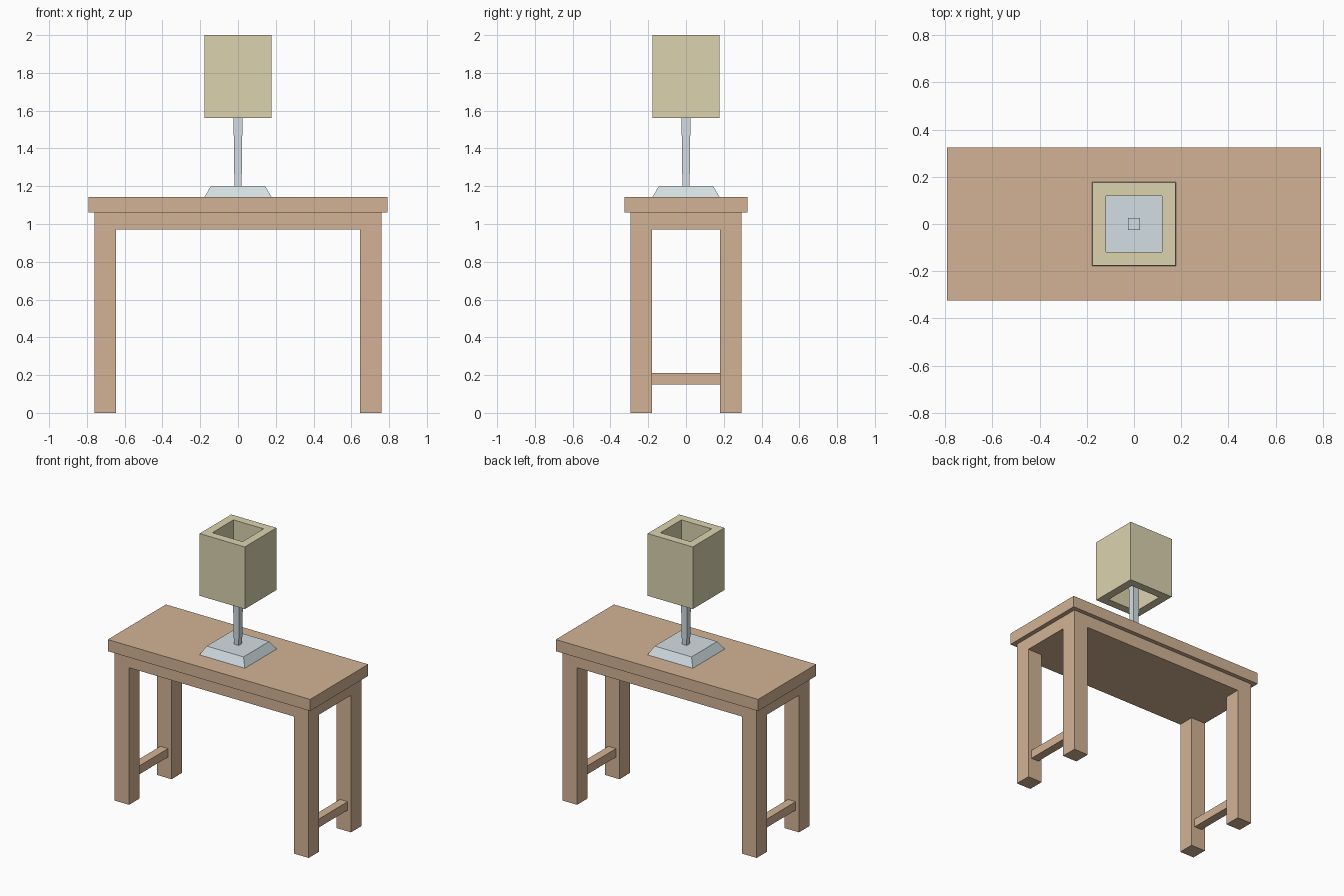
import bpy, bmesh

if "Cube" in bpy.data.objects:
    bpy.data.objects.remove(bpy.data.objects["Cube"])


def material(name, color):
    m = bpy.data.materials.new(name)
    m.diffuse_color = (*color, 1)
    m.use_nodes = True
    m.node_tree.nodes["Principled BSDF"].inputs["Base Color"].default_value = m.diffuse_color
    return m


wood = material("wood", (0.65, 0.45, 0.30))
metal = material("metal", (0.65, 0.73, 0.76))
cloth = material("cloth", (0.71, 0.65, 0.43))


def finish(name, bm, mat):
    bmesh.ops.recalc_face_normals(bm, faces=bm.faces)
    me = bpy.data.meshes.new(name)
    bm.to_mesh(me)
    bm.free()
    me.materials.append(mat)
    ob = bpy.data.objects.new(name, me)
    bpy.context.collection.objects.link(ob)
    return ob


def block(name, mat, center, bottom, top, z0, z1):
    """Box or frustum from half sizes (x, y) at the bottom and top."""
    bm = bmesh.new()
    bmesh.ops.create_cube(bm, size=2)
    for v in bm.verts:
        half, z = (top, z1) if v.co.z > 0 else (bottom, z0)
        v.co = (center[0] + v.co.x * half[0], center[1] + v.co.y * half[1], z)
    return finish(name, bm, mat)


def extrude(bm, faces, dz):
    geom = bmesh.ops.extrude_face_region(bm, geom=faces)["geom"]
    verts = [g for g in geom if isinstance(g, bmesh.types.BMVert)]
    bmesh.ops.translate(bm, vec=(0, 0, dz), verts=verts)
    bmesh.ops.delete(bm, geom=[f for f in faces if f.is_valid], context="FACES_ONLY")


# Table top
block("table_top", wood, (0, 0), (0.792, 0.325), (0.792, 0.325), 1.06, 1.142)

# Frame slab with four legs drawn down from its corner cells
xs, ys = (-0.76, -0.646, 0.646, 0.76), (-0.295, -0.179, 0.179, 0.295)
bm = bmesh.new()
grid = [[bm.verts.new((x, y, 0.97)) for y in ys] for x in xs]
cells = {(i, j): bm.faces.new((grid[i][j], grid[i][j + 1],
                               grid[i + 1][j + 1], grid[i + 1][j]))
         for i in range(3) for j in range(3)}
corners = [cells[i, j] for i in (0, 2) for j in (0, 2)]
top_cells = bmesh.ops.duplicate(bm, geom=list(bm.faces))["geom"]
top_verts = [g for g in top_cells if isinstance(g, bmesh.types.BMVert)]
bmesh.ops.translate(bm, vec=(0, 0, 0.09), verts=top_verts)
rims = [e for e in bm.edges if e.is_boundary]
bmesh.ops.bridge_loops(bm, edges=rims)
for leg in corners:
    extrude(bm, [leg], -0.97)
finish("leg_frame", bm, wood)

# Side stretchers between the front and back legs
for side, x in (("left", -0.703), ("right", 0.703)):
    block(side + "_stretcher", wood, (x, 0), (0.03, 0.179), (0.03, 0.179), 0.15, 0.21)

# Lamp base and tapered post
block("lamp_base", metal, (0, 0), (0.178, 0.178), (0.144, 0.144), 1.142, 1.2)
block("lamp_post", metal, (0, 0), (0.019, 0.019), (0.0255, 0.0255), 1.2, 1.7)

# Open square lamp shade: outer and inner walls joined by rims
bm = bmesh.new()
loops = []
for r, z in ((0.177, 1.56), (0.177, 2.0), (0.118, 2.0), (0.118, 1.56)):
    loops.append([bm.verts.new((sx * r, sy * r, z))
                  for sx, sy in ((-1, -1), (1, -1), (1, 1), (-1, 1))])
for k in range(4):
    a, b = loops[k], loops[(k + 1) % 4]
    for i in range(4):
        j = (i + 1) % 4
        bm.faces.new((a[i], a[j], b[j], b[i]))
finish("lamp_shade", bm, cloth)
